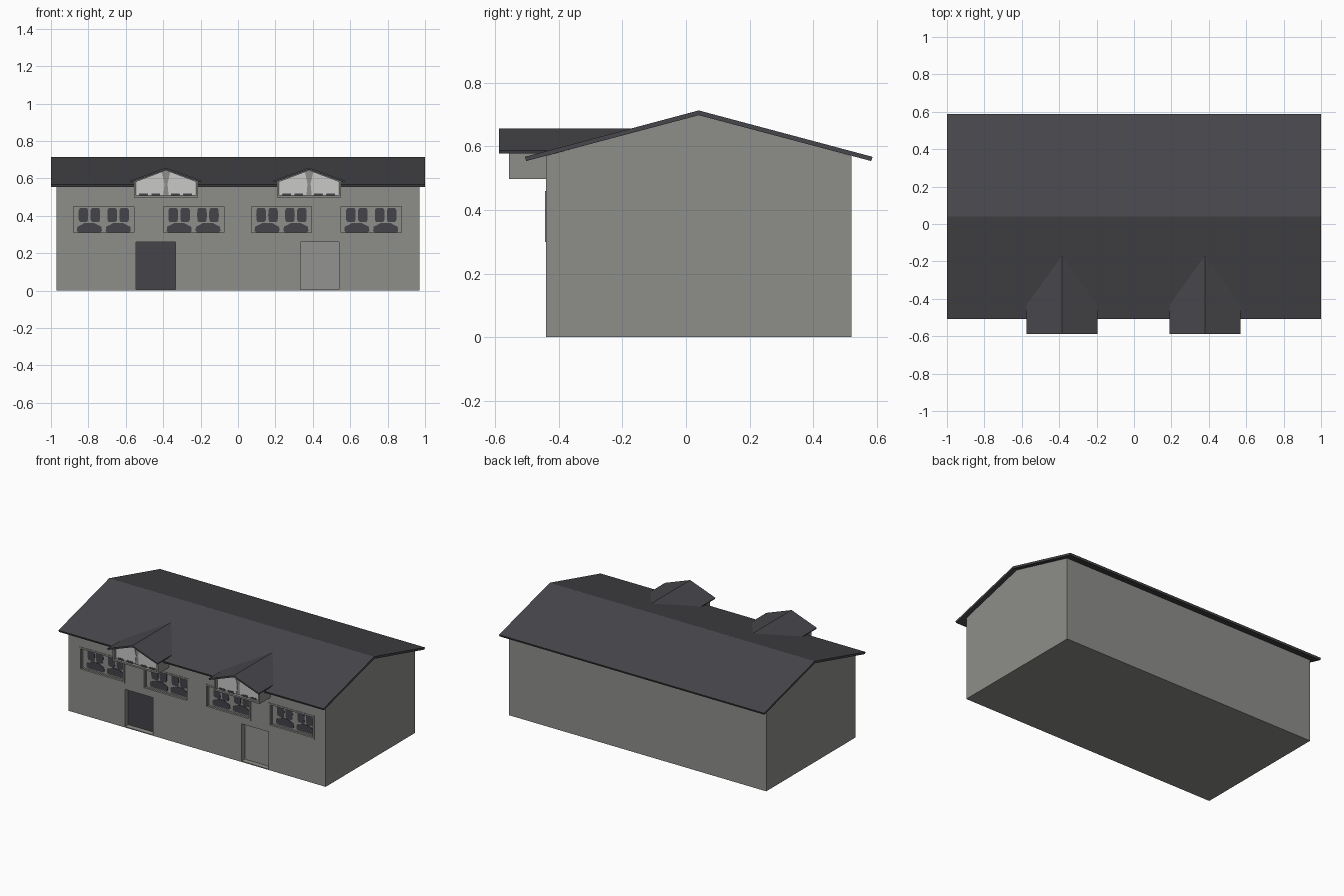
import bpy, bmesh, math

if "Cube" in bpy.data.objects:
    bpy.data.objects.remove(bpy.data.objects["Cube"])


def material(name, rgb):
    m = bpy.data.materials.new(name)
    m.diffuse_color = (*rgb, 1)
    m.use_nodes = True
    m.node_tree.nodes["Principled BSDF"].inputs["Base Color"].default_value = m.diffuse_color
    return m


WALL = material("wall grey", (0.27, 0.27, 0.255))
ROOF = material("roof charcoal", (0.063, 0.063, 0.072))
DARK = material("dark pane", (0.058, 0.058, 0.068))
LIGHT = material("light pane", (0.58, 0.58, 0.575))
DOOR = material("door grey", (0.29, 0.29, 0.285))


def prism(name, outlines, axis, a, b, mat):
    """Extrude outlines: (y,z) points along x, or (x,z) points along y."""
    bm = bmesh.new()
    for pts in outlines:
        rings = []
        for t in (a, b):
            rings.append([bm.verts.new((t, p, q) if axis == "x" else (p, t, q)) for p, q in pts])
        bm.faces.new(rings[0])
        bm.faces.new(rings[1][::-1])
        n = len(pts)
        for i in range(n):
            j = (i + 1) % n
            bm.faces.new((rings[0][i], rings[1][i], rings[1][j], rings[0][j]))
    bmesh.ops.recalc_face_normals(bm, faces=bm.faces)
    me = bpy.data.meshes.new(name)
    bm.to_mesh(me)
    bm.free()
    me.materials.append(mat)
    ob = bpy.data.objects.new(name, me)
    bpy.context.collection.objects.link(ob)
    return ob


def rect(x0, x1, z0, z1):
    return [(x0, z0), (x1, z0), (x1, z1), (x0, z1)]


def rounded(cx, cz, rx, rz, power=0.45, n=14):
    """Rounded box outline (superellipse)."""
    pts = []
    for i in range(n):
        c, s = math.cos(2 * math.pi * i / n), math.sin(2 * math.pi * i / n)
        pts.append((cx + rx * math.copysign(abs(c) ** power, c),
                    cz + rz * math.copysign(abs(s) ** power, s)))
    return pts


def carve(target, outlines, y0, y1):
    cutter = prism("cutter", outlines, "y", y0, y1, WALL)
    cutter.hide_render = True
    mod = target.modifiers.new("openings", "BOOLEAN")
    mod.operation = "DIFFERENCE"
    mod.solver = "EXACT"
    mod.object = cutter
    bpy.context.view_layer.objects.active = target
    bpy.ops.object.modifier_apply(modifier=mod.name)
    bpy.data.objects.remove(cutter)


FRONT, RECESS = -0.44, -0.40
windows = [(-0.89, -0.545), (-0.41, -0.065), (0.06, 0.405), (0.54, 0.885)]
doors = [(-0.545, -0.335), (0.335, 0.54)]

# Main body with carved window and door recesses
body = prism("house_walls", [[(FRONT, 0), (0.52, 0), (0.52, 0.57), (0.04, 0.70), (FRONT, 0.57)]],
             "x", -0.97, 0.97, WALL)
carve(body, [rect(x0, x1, 0.30, 0.46) for x0, x1 in windows]
      + [rect(x0, x1, 0.006, 0.26) for x0, x1 in doors], -0.6, RECESS)

# Main roof: a bent slab with overhanging eaves
prism("main_roof", [[(-0.507, 0.567), (0.04, 0.713), (0.587, 0.567), (0.582, 0.554),
                     (0.04, 0.698), (-0.502, 0.554)]], "x", -1, 1, ROOF)

# Doors
for (x0, x1), name, mat in zip(doors, ("left_door", "right_door"), (DARK, DOOR)):
    prism(name, [rect(x0, x1, 0.006, 0.26)], "y", RECESS - 0.005, RECESS + 0.003, mat)

# Windows: slim frame and rounded dark panes
for i, (x0, x1) in enumerate(windows):
    w = 0.011
    prism(f"window_frame_{i}", [rect(x0, x1, 0.30, 0.30 + w), rect(x0, x1, 0.46 - w, 0.46),
                                rect(x0, x0 + w, 0.30 + w, 0.46 - w),
                                rect(x1 - w, x1, 0.30 + w, 0.46 - w)],
          "y", FRONT - 0.003, FRONT + 0.012, WALL)
    panes = []
    mid = (x0 + x1) / 2
    for c in (mid - 0.077, mid + 0.077):
        for s in (-1, 1):
            panes.append(rounded(c + s * 0.032, 0.404, 0.026, 0.039))
        # low pane with a raised middle
        panes.append([(c - 0.058, 0.309), (c + 0.058, 0.309), (c + 0.067, 0.320),
                      (c + 0.064, 0.342), (c + 0.046, 0.350), (c + 0.025, 0.362),
                      (c - 0.025, 0.362), (c - 0.046, 0.350), (c - 0.064, 0.342),
                      (c - 0.067, 0.320)])
    prism(f"window_panes_{i}", panes, "y", RECESS - 0.004, RECESS + 0.002, DARK)

# Dormers
for side, cx in (("left", -0.385), ("right", 0.38)):
    def at(pts):
        return [(cx + x, z) for x, z in pts]

    dormer = prism(f"{side}_dormer_walls",
                   [at([(-0.172, 0.497), (0.172, 0.497), (0.172, 0.585), (0, 0.649), (-0.172, 0.585)])],
                   "y", -0.556, -0.30, WALL)
    carve(dormer, [at([(-0.16, 0.508), (0.16, 0.508), (0.16, 0.582), (0, 0.642), (-0.16, 0.582)])],
          -0.7, -0.535)
    # light glazing either side of a grey middle strip
    half = [(0.014, 0.512), (0.158, 0.512), (0.158, 0.581), (0.022, 0.633), (0.008, 0.57)]
    prism(f"{side}_dormer_glazing", [at(half), at([(-x, z) for x, z in half])],
          "y", -0.539, -0.53, LIGHT)
    # small dark shapes along the sill
    low = [(s * 0.085 + d, 0.514) for s in (-1, 1) for d in (-0.035, 0.03)]
    prism(f"{side}_dormer_sill_details", [at(rounded(x, z, 0.024, 0.006)) for x, z in low],
          "y", -0.541, -0.53, DARK)
    # gable roof running back into the main slope
    prism(f"{side}_dormer_roof",
          [at([(-0.19, 0.587), (0, 0.657), (0.19, 0.587), (0.187, 0.578), (0, 0.646), (-0.187, 0.578)])],
          "y", -0.588, -0.17, ROOF)
